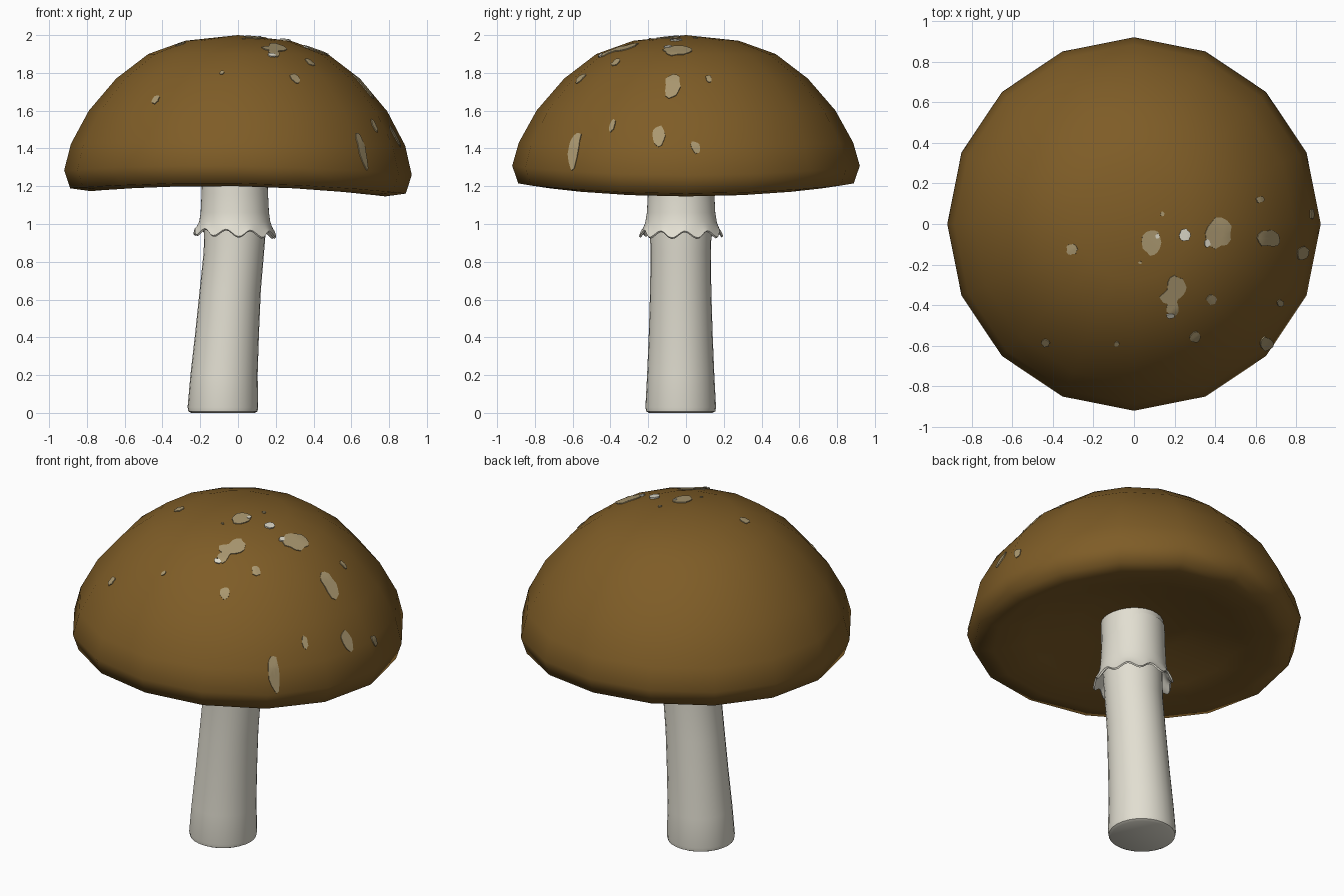
import bpy, bmesh, math, random
from mathutils import Vector
from mathutils.bvhtree import BVHTree

if "Cube" in bpy.data.objects:
    bpy.data.objects.remove(bpy.data.objects["Cube"])

random.seed(4)


def material(name, rgb):
    m = bpy.data.materials.new(name)
    m.diffuse_color = (*rgb, 1)
    m.use_nodes = True
    m.node_tree.nodes["Principled BSDF"].inputs["Base Color"].default_value = m.diffuse_color
    return m


BROWN = material("cap brown", (0.21, 0.108, 0.02))
CREAM = material("stem cream", (0.76, 0.735, 0.64))
TAN = material("patch tan", (0.40, 0.31, 0.16))
PALE = material("patch pale", (0.72, 0.69, 0.58))


def finish(bm, name, mats, angle=180):
    me = bpy.data.meshes.new(name)
    bm.to_mesh(me)
    ob = bpy.data.objects.new(name, me)
    bpy.context.collection.objects.link(ob)
    for m in mats:
        me.materials.append(m)
    bpy.ops.object.select_all(action='DESELECT')
    ob.select_set(True)
    bpy.context.view_layer.objects.active = ob
    bpy.ops.object.shade_smooth_by_angle(angle=math.radians(angle))
    return ob


def loft(rings):
    """Skin closed rings of points; a one-point ring is a pole."""
    bm = bmesh.new()
    rows = [[bm.verts.new(p) for p in r] for r in rings]
    for a, b in zip(rows, rows[1:]):
        n = max(len(a), len(b))
        for i in range(n):
            j = (i + 1) % n
            if len(a) == 1:
                bm.faces.new((a[0], b[i], b[j]))
            elif len(b) == 1:
                bm.faces.new((a[i], b[0], a[j]))
            else:
                bm.faces.new((a[i], b[i], b[j], a[j]))
    bmesh.ops.recalc_face_normals(bm, faces=bm.faces)
    return bm


# cap: 16-sided dome with a gently warped rim and a hollow underside
# (radius, height, warp weight)
cap_profile = [(0.28, 1.97, 0), (0.475, 1.90, 0), (0.645, 1.77, 0), (0.79, 1.60, 0.1),
               (0.885, 1.425, 0.3), (0.92, 1.29, 0.9), (0.888, 1.195, 1), (0.78, 1.18, 1),
               (0.58, 1.225, 0.7), (0.32, 1.31, 0.3)]
rings = [[(0, 0, 2.0)]]
for r, z, w in cap_profile:
    ring = []
    for i in range(16):
        a = i * math.tau / 16
        ring.append((r * math.cos(a), r * math.sin(a),
                     z - w * (0.014 * math.cos(a) + 0.02 * math.cos(2 * a))))
    rings.append(ring)
rings.append([(0, 0, 1.34)])
cap_bm = loft(rings)
tree = BVHTree.FromBMesh(cap_bm)
finish(cap_bm, "cap", [BROWN])


# stem: leaning tapered column
def circle(cx, cy, r, z, n=28):
    return [(cx + r * math.cos(i * math.tau / n), cy + r * math.sin(i * math.tau / n), z)
            for i in range(n)]


stem_profile = [(-0.08, 0.168, 0), (-0.08, 0.183, 0.008), (-0.08, 0.187, 0.03),
                (-0.074, 0.178, 0.2), (-0.058, 0.169, 0.42), (-0.041, 0.162, 0.65),
                (-0.022, 0.16, 0.85), (-0.014, 0.164, 1.0), (-0.01, 0.17, 1.2), (-0.01, 0.172, 1.37)]
stem = [[(-0.08, -0.028, 0)]] + [circle(x, -0.028, r, z) for x, r, z in stem_profile]
stem.append([(-0.01, -0.028, 1.37)])
finish(loft(stem), "stem", [CREAM], 50)

# skirt: flared collar with a scalloped hem, folded back inside
# (radius, height, scallop weight)
skirt_profile = [(0.172, 1.30, 0), (0.176, 1.16, 0), (0.181, 1.06, 0), (0.189, 1.01, 0.2),
                 (0.203, 0.975, 0.6), (0.217, 0.953, 1), (0.21, 0.946, 1),
                 (0.193, 0.963, 0.7), (0.174, 0.995, 0.2), (0.16, 1.03, 0)]
skirt = []
for r, z, w in skirt_profile:
    ring = []
    for i in range(80):
        a = i * math.tau / 80
        wave = math.cos(10 * a + 2.2)
        rr = r + 0.006 * w * wave
        ring.append((-0.017 + rr * math.cos(a), -0.026 + rr * math.sin(a),
                     z - w * (0.018 * wave + 0.008 * math.cos(a))))
    skirt.append(ring)
finish(loft(skirt), "skirt", [CREAM], 60)

# patches: thin irregular plates laid on the dome
# (x, y, half width, half depth, colour index)
patches = [(0.09, -0.09, 0.05, 0.07, 0), (0.415, -0.045, 0.065, 0.075, 0),
           (0.21, -0.31, 0.05, 0.055, 0), (0.175, -0.36, 0.05, 0.035, 0),
           (0.19, -0.41, 0.03, 0.045, 0), (0.665, -0.07, 0.055, 0.045, 0),
           (0.83, -0.145, 0.03, 0.035, 0), (0.65, -0.59, 0.035, 0.035, 0),
           (0.72, -0.39, 0.017, 0.018, 0), (0.38, -0.37, 0.025, 0.025, 0),
           (0.30, -0.555, 0.025, 0.027, 0), (-0.305, -0.125, 0.027, 0.027, 0),
           (-0.435, -0.585, 0.02, 0.02, 0), (-0.085, -0.59, 0.012, 0.012, 0),
           (0.62, 0.12, 0.02, 0.016, 0), (0.14, 0.05, 0.01, 0.012, 0),
           (0.03, -0.19, 0.009, 0.007, 0), (0.875, 0.05, 0.01, 0.025, 0),
           (0.25, -0.055, 0.027, 0.032, 1), (0.36, -0.095, 0.014, 0.022, 1),
           (0.18, -0.45, 0.02, 0.012, 1), (0.115, -0.06, 0.01, 0.012, 1)]
bm = bmesh.new()


def on_cap(x, y, lift):
    hit, normal, _, _ = tree.ray_cast(Vector((x, y, 3)), Vector((0, 0, -1)))
    if hit is None:
        hit, normal, _, _ = tree.find_nearest(Vector((x, y, 1.4)))
    return bm.verts.new(hit + normal * lift)


for x, y, w, d, col in patches:
    lift = 0.005 + 0.003 * col
    shape = [random.uniform(0.82, 1.1) for _ in range(14)]
    centre = on_cap(x, y, lift)
    rows = []
    for f in (0.35, 0.7, 1.0):
        rows.append([on_cap(x + w * f * s * math.cos(i * math.tau / 14),
                            y + d * f * s * math.sin(i * math.tau / 14), lift)
                     for i, s in enumerate(shape)])
    # outer edge tucks into the cap
    rows.append([on_cap(x + w * s * math.cos(i * math.tau / 14),
                        y + d * s * math.sin(i * math.tau / 14), -0.001)
                 for i, s in enumerate(shape)])
    for i in range(14):
        j = (i + 1) % 14
        faces = [bm.faces.new((centre, rows[0][i], rows[0][j]))]
        faces += [bm.faces.new((p[i], q[i], q[j], p[j])) for p, q in zip(rows, rows[1:])]
        for f in faces:
            f.material_index = col
finish(bm, "cap_patches", [TAN, PALE], 40)
